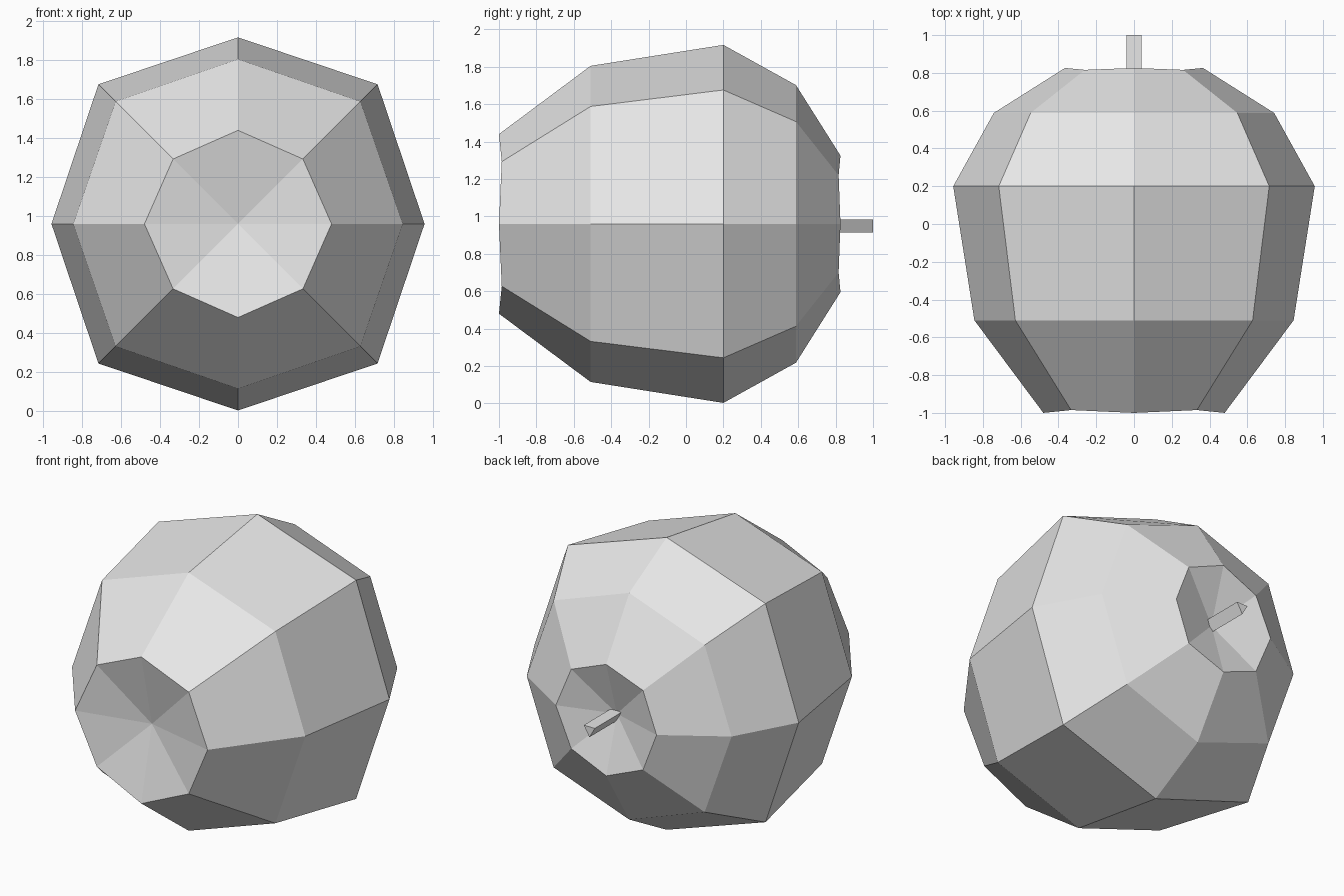
import bpy
import bmesh
import math

default = bpy.data.objects.get("Cube")
if default:
    bpy.data.objects.remove(default, do_unlink=True)

AXIS_Z = 0.96

grey = bpy.data.materials.new("light_grey")
grey.use_nodes = True
grey.diffuse_color = (0.8, 0.8, 0.8, 1)
grey.node_tree.nodes["Principled BSDF"].inputs["Base Color"].default_value = (0.8, 0.8, 0.8, 1)


def finish(name, bm):
    bmesh.ops.recalc_face_normals(bm, faces=bm.faces)
    mesh = bpy.data.meshes.new(name)
    bm.to_mesh(mesh)
    bm.free()
    mesh.materials.append(grey)
    obj = bpy.data.objects.new(name, mesh)
    obj.location.z = AXIS_Z
    bpy.context.collection.objects.link(obj)
    return obj


def cap(bm, ring, y):
    """Close a ring with a triangle fan around a centre point."""
    tip = bm.verts.new((0, y, 0))
    for i, v in enumerate(ring):
        bm.faces.new((v, ring[(i + 1) % len(ring)], tip))


# Fruit body: eight-sided rings along y.
# Each ring: straight radius and y, then diagonal x/z offset and y
profile = [
    (0.48, -1.0, 0.333, -0.985),
    (0.845, -0.51, 0.628, -0.51),
    (0.957, 0.2, 0.716, 0.2),
    (0.742, 0.588, 0.547, 0.588),
    (0.365, 0.826, 0.26, 0.816),
]
bm = bmesh.new()
rings = []
for straight, y_s, diagonal, y_d in profile:
    ring = []
    for i in range(8):
        a = i * math.pi / 4
        r, y = (diagonal * math.sqrt(2), y_d) if i % 2 else (straight, y_s)
        ring.append(bm.verts.new((r * math.cos(a), y, r * math.sin(a))))
    rings.append(ring)
for low, high in zip(rings, rings[1:]):
    for i in range(8):
        j = (i + 1) % 8
        bm.faces.new((low[i], low[j], high[j], high[i]))

# Sunken dents at both ends
cap(bm, rings[0], -0.89)
cap(bm, rings[-1], 0.715)
finish("fruit_body", bm)

# Stem: three-sided prism with its flat side up
bm = bmesh.new()
ends = []
for y in (0.7, 1.0):
    ends.append([bm.verts.new((0.046 * math.cos(a), y, 0.046 * math.sin(a)))
                 for a in (math.radians(30 + 120 * k) for k in range(3))])
for i in range(3):
    j = (i + 1) % 3
    bm.faces.new((ends[0][i], ends[0][j], ends[1][j], ends[1][i]))
for end in ends:
    bm.faces.new(end)
finish("stem", bm)
